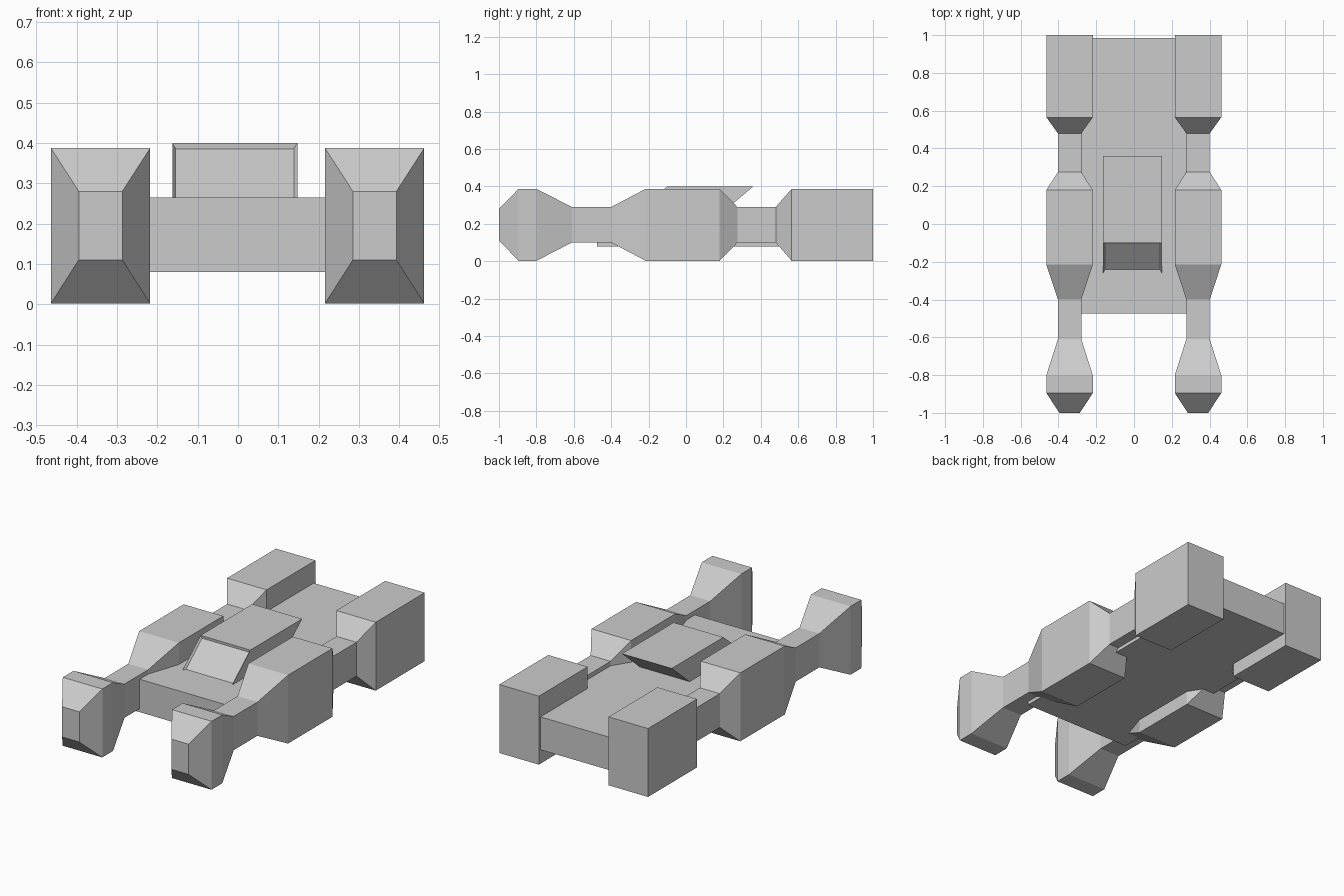
import bpy, bmesh

if "Cube" in bpy.data.objects:
    bpy.data.objects.remove(bpy.data.objects["Cube"])


def finish(name, bm):
    bmesh.ops.recalc_face_normals(bm, faces=bm.faces)
    mesh = bpy.data.meshes.new(name)
    bm.to_mesh(mesh)
    bm.free()
    obj = bpy.data.objects.new(name, mesh)
    bpy.context.collection.objects.link(obj)
    return obj


def loft(name, loops):
    """Skin a list of equal-sized point loops and cap both ends."""
    bm = bmesh.new()
    rings = [[bm.verts.new(p) for p in loop] for loop in loops]
    n = len(rings[0])
    for a, b in zip(rings, rings[1:]):
        for i in range(n):
            j = (i + 1) % n
            bm.faces.new((a[i], a[j], b[j], b[i]))
    bm.faces.new(rings[0])
    bm.faces.new(rings[-1])
    return finish(name, bm)


def rect(cx, y, hw, z0, z1):
    return [(cx - hw, y, z0), (cx + hw, y, z0), (cx + hw, y, z1), (cx - hw, y, z1)]


# Side pods: alternating full blocks and narrow necks along y
FULL = (0.123, 0.002, 0.387)
NECK = (0.062, 0.10, 0.29)
TIP = (0.054, 0.11, 0.28)
stations = [(-1.0, TIP), (-0.895, FULL), (-0.80, FULL), (-0.61, NECK),
            (-0.40, NECK), (-0.215, FULL), (0.18, FULL), (0.275, NECK),
            (0.48, NECK), (0.565, FULL), (1.0, FULL)]
for side, cx in (("left", -0.341), ("right", 0.339)):
    loft(side + "_pod", [rect(cx, y, *s) for y, s in stations])

# Flat hull plate between the pods
loft("hull_plate", [rect(0, -0.475, 0.34, 0.08, 0.265),
                    rect(0, 0.985, 0.34, 0.08, 0.265)])

# Cabin: slanted profile extruded across x, sunk slightly into the plate
profile = [(-0.284, 0.245), (-0.10, 0.40), (0.36, 0.40), (0.177, 0.245)]
cabin = loft("cabin", [[(x, y, z) for y, z in profile] for x in (-0.163, 0.147)])

# Recessed windshield in the sloped front
bm = bmesh.new()
bm.from_mesh(cabin.data)
front = min(bm.faces, key=lambda f: f.calc_center_median().y)
bmesh.ops.inset_region(bm, faces=[front], thickness=0.012, depth=-0.012)
bm.to_mesh(cabin.data)
bm.free()
